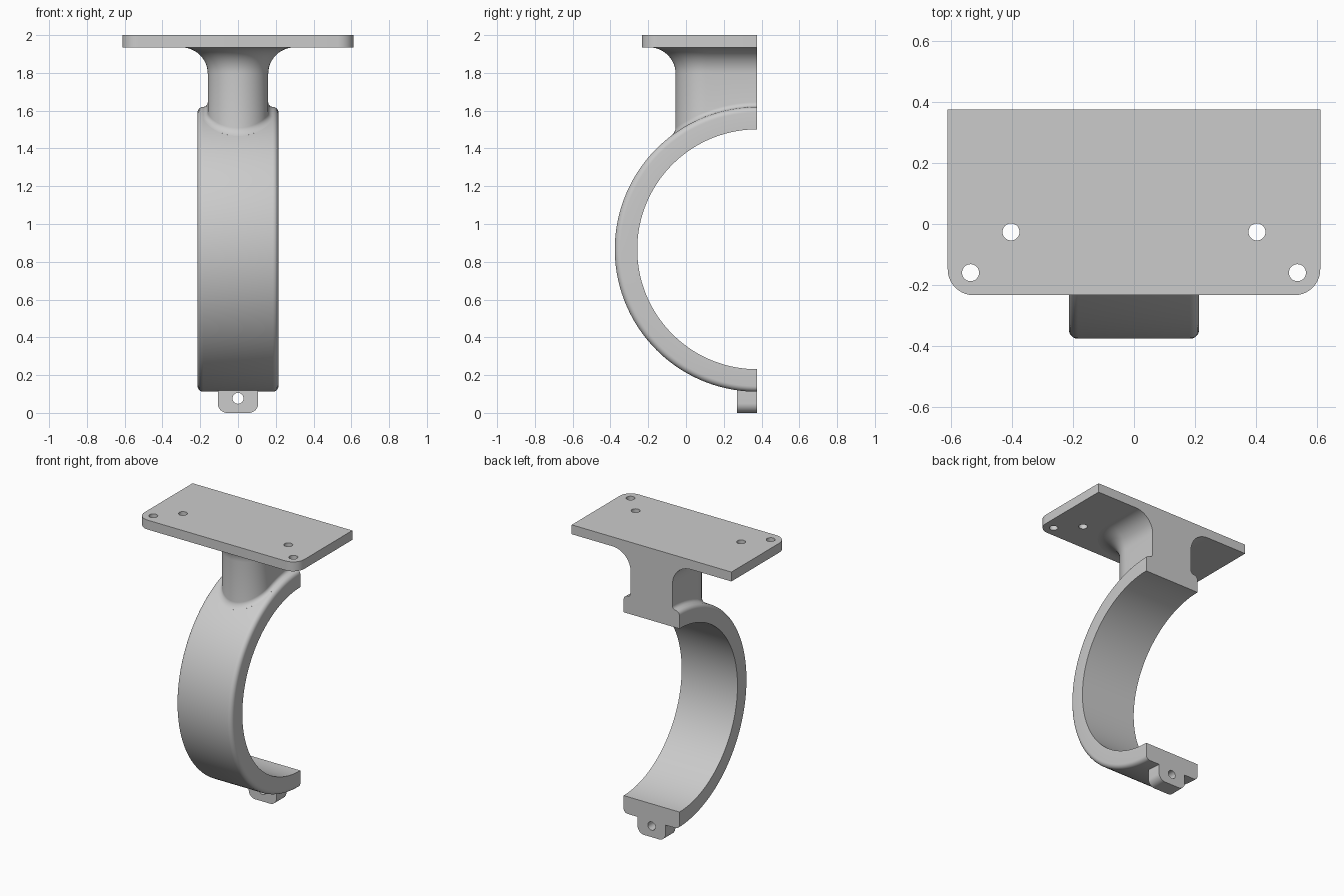
import bpy, bmesh
from math import sin, cos, pi, sqrt
from mathutils import Matrix

if "Cube" in bpy.data.objects:
    bpy.data.objects.remove(bpy.data.objects["Cube"])

BACK = 0.377                 # flat back plane (y)
RING_Z, R_OUT, R_IN = 0.866, 0.754, 0.635
PLATE_Z, PLATE_T = 1.935, 0.065

grey = bpy.data.materials.new("plain grey")
grey.use_nodes = True
grey.diffuse_color = (0.6, 0.6, 0.6, 1)
grey.node_tree.nodes["Principled BSDF"].inputs["Base Color"].default_value = (0.6, 0.6, 0.6, 1)


def finish(bm, name):
    bmesh.ops.remove_doubles(bm, verts=bm.verts, dist=1e-5)
    bmesh.ops.recalc_face_normals(bm, faces=bm.faces)
    mesh = bpy.data.meshes.new(name)
    bm.to_mesh(mesh)
    bm.free()
    mesh.materials.append(grey)
    obj = bpy.data.objects.new(name, mesh)
    bpy.context.collection.objects.link(obj)
    bpy.ops.object.select_all(action='DESELECT')
    obj.select_set(True)
    bpy.context.view_layer.objects.active = obj
    bpy.ops.object.shade_smooth_by_angle(angle=pi / 6)
    return obj


def arc(cx, cy, r, a0, a1, n):
    return [(cx + r * cos(a0 + (a1 - a0) * i / n), cy + r * sin(a0 + (a1 - a0) * i / n))
            for i in range(n + 1)]


def loft(rows, name, caps=True):
    """Skin closed rows of points, optionally capping both ends."""
    bm = bmesh.new()
    rings = [[bm.verts.new(p) for p in row] for row in rows]
    n = len(rings[0])
    for a, b in zip(rings, rings[1:]):
        for i in range(n):
            j = (i + 1) % n
            bm.faces.new((a[i], a[j], b[j], b[i]))
    if caps:
        bm.faces.new(rings[0])
        bm.faces.new(rings[-1])
    return finish(bm, name)


def sheet(outline, holes, thickness, matrix, name):
    """Flat plate with round holes, from a filled and extruded outline."""
    curve = bpy.data.curves.new(name + "_outline", 'CURVE')
    curve.dimensions, curve.fill_mode, curve.extrude = '2D', 'BOTH', thickness / 2
    for loop in [outline] + [arc(x, y, r, 0, 2 * pi, 32)[:-1] for x, y, r in holes]:
        spline = curve.splines.new('POLY')
        spline.points.add(len(loop) - 1)
        for point, (x, y) in zip(spline.points, loop):
            point.co = (x, y, 0, 1)
        spline.use_cyclic_u = True
    temp = bpy.data.objects.new(name + "_outline", curve)
    bpy.context.collection.objects.link(temp)
    bm = bmesh.new()
    bm.from_mesh(temp.evaluated_get(bpy.context.evaluated_depsgraph_get()).to_mesh())
    bm.transform(matrix)
    bpy.data.objects.remove(temp)
    return finish(bm, name)


def rounded_tab(half_w, low, high, r):
    """Rectangle whose two lower corners are rounded."""
    return ([(-half_w, high)] + arc(-half_w + r, low + r, r, pi, 1.5 * pi, 10)
            + arc(half_w - r, low + r, r, 1.5 * pi, 2 * pi, 10) + [(half_w, high)])


# Half ring: rounded band section swept around the x axis
HALF, EDGE = 0.214, 0.03
section = ([(-HALF, R_IN)] + arc(-HALF + EDGE, R_OUT - EDGE, EDGE, pi, pi / 2, 6)
           + arc(HALF - EDGE, R_OUT - EDGE, EDGE, pi / 2, 0, 6) + [(HALF, R_IN)])
loft([[(x, BACK - r * sin(t), RING_Z + r * cos(t)) for x, r in section]
      for t in (pi * i / 80 for i in range(81))], "half_ring")

# Stem: D-shaped column, filleted onto the ring and flared into the plate
STEM_R, STEM_CY = 0.16, 0.105
FOOT, FLARE = 0.025, 0.14


def stem_row(offset, height):
    pts = arc(0, STEM_CY, STEM_R + offset, pi, 2 * pi, 32)
    pts = ([(pts[0][0], BACK)] + [(pts[0][0], STEM_CY + (BACK - STEM_CY) * k / 6) for k in range(5, 0, -1)]
           + pts + [(pts[-1][0], STEM_CY + (BACK - STEM_CY) * k / 6) for k in range(1, 6)]
           + [(pts[-1][0], BACK)])
    return [(x, y, height(y)) for x, y in pts]


def above_ring(h):
    return lambda y: RING_Z + sqrt(R_OUT ** 2 - (BACK - y) ** 2) + h


rows = [stem_row(FOOT, above_ring(-0.03))]
for i in range(7):
    a = pi / 2 * i / 6
    rows.append(stem_row(FOOT * (1 - sin(a)), above_ring(FOOT * (1 - cos(a)))))
for i in range(13):
    a = pi / 2 * i / 12
    z = PLATE_Z - FLARE + FLARE * sin(a)
    rows.append(stem_row(FLARE * (1 - cos(a)), lambda y, z=z: z))
loft(rows, "stem", caps=False)

# Mounting plate with four screw holes
holes = [(s * x, y, 0.028) for s in (-1, 1) for x, y in ((0.404, -0.026), (0.537, -0.16))]
sheet(rounded_tab(0.612, -0.234, BACK, 0.085), holes, PLATE_T,
      Matrix.Translation((0, 0, PLATE_Z + PLATE_T / 2)), "mounting_plate")

# Small screw tab under the ring
TAB_T = 0.107
sheet(rounded_tab(0.107, 0, 0.125, 0.05), [(0, 0.077, 0.029)], TAB_T,
      Matrix.Translation((0, BACK - TAB_T / 2, 0)) @ Matrix.Rotation(pi / 2, 4, 'X'), "screw_tab")
